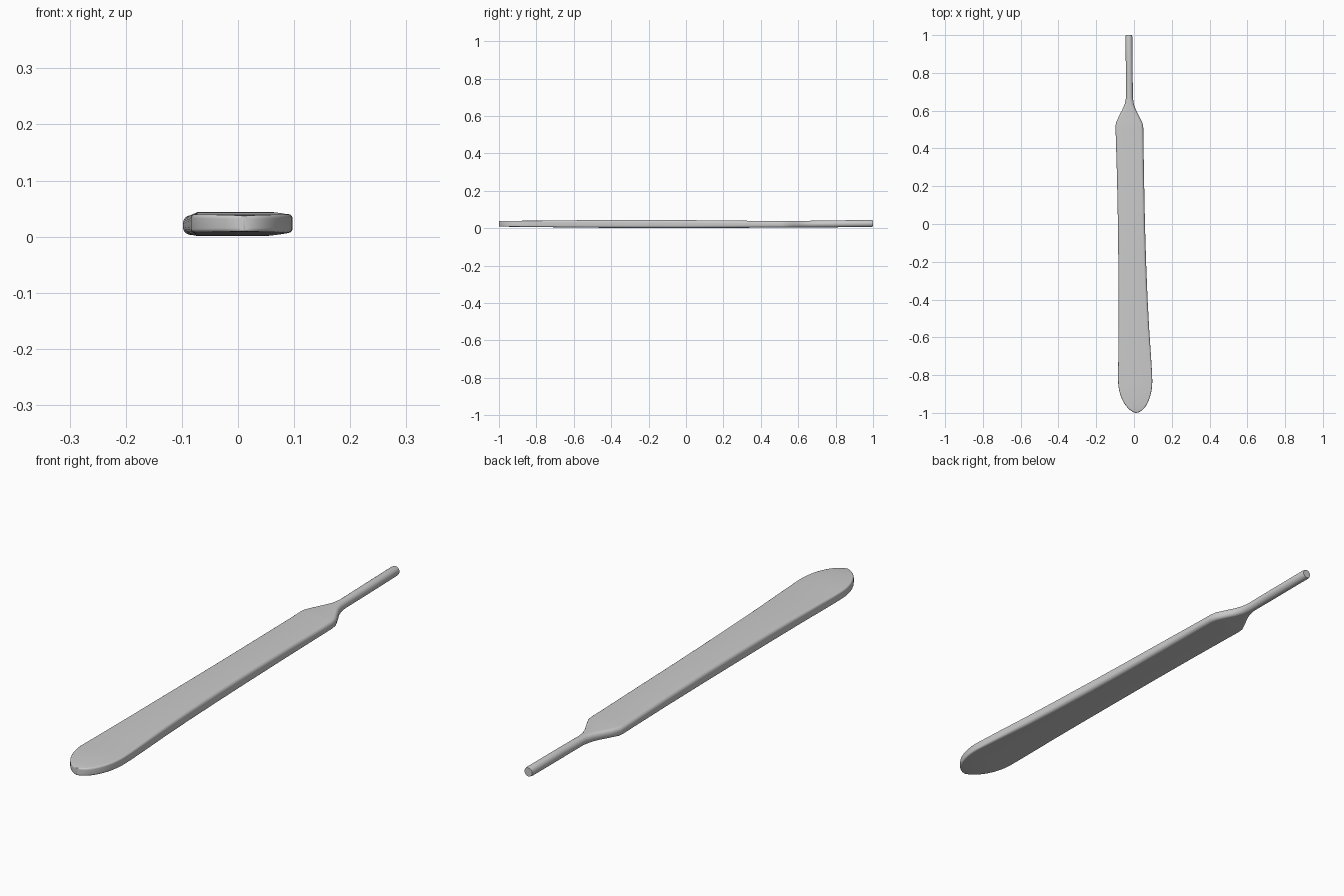
import bpy, bmesh, math

SEG = 6  # segments per rounded corner

# stations: y, x left, x right, z bottom, z top, corner radius
body = [
    (-0.83, -0.084, 0.097, 0.007, 0.040, 0.007),
    (-0.78, -0.084, 0.095, 0.006, 0.040, 0.008),
    (-0.70, -0.083, 0.090, 0.005, 0.041, 0.009),
    (-0.55, -0.082, 0.080, 0.003, 0.043, 0.012),
    (-0.40, -0.082, 0.072, 0.002, 0.044, 0.013),
    (-0.20, -0.083, 0.064, 0.001, 0.044, 0.014),
    (0.00, -0.085, 0.058, 0.001, 0.043, 0.014),
    (0.25, -0.090, 0.053, 0.002, 0.041, 0.014),
    (0.45, -0.096, 0.050, 0.003, 0.038, 0.014),
    (0.51, -0.098, 0.049, 0.003, 0.038, 0.014),
    (0.535, -0.096, 0.045, 0.003, 0.038, 0.014),
    (0.57, -0.080, 0.028, 0.004, 0.038, 0.015),
    (0.605, -0.062, 0.010, 0.004, 0.039, 0.0165),
    (0.635, -0.049, -0.001, 0.004, 0.039, 0.017),
    (0.67, -0.042, -0.006, 0.004, 0.040, 0.018),
    (0.80, -0.043, -0.007, 0.005, 0.042, 0.018),
    (0.99, -0.045, -0.009, 0.007, 0.044, 0.018),
    (1.00, -0.043, -0.011, 0.009, 0.042, 0.016),
]


def tip_station(t):
    """Rounded paddle tip: t = 0 at the point, 1 at the first body station."""
    a = t * math.pi / 2
    s = math.sin(a)
    return (-0.83 - 0.17 * math.cos(a), 0.010 - 0.094 * s ** 1.25,
            0.010 + 0.087 * s ** 1.05, 0.010 - 0.003 * s, 0.037 + 0.003 * s, 0.007)


def ring(bm, y, xl, xr, zb, zt, r):
    """Rounded-rectangle cross-section."""
    r = min(r, (xr - xl) / 2 * 0.98, (zt - zb) / 2 * 0.98)
    corners = [(xr - r, zt - r), (xl + r, zt - r), (xl + r, zb + r), (xr - r, zb + r)]
    verts = []
    for k, (cx, cz) in enumerate(corners):
        for i in range(SEG + 1):
            a = math.pi / 2 * (k + i / SEG)
            verts.append(bm.verts.new((cx + r * math.cos(a), y, cz + r * math.sin(a))))
    return verts


# handle, shoulder and paddle blade as one lofted piece
stations = [tip_station(t) for t in [0.03 + 0.97 * i / 14 for i in range(14)]] + body
bm = bmesh.new()
rings = [ring(bm, *s) for s in stations]
n = len(rings[0])
for a, b in zip(rings, rings[1:]):
    for i in range(n):
        bm.faces.new((a[i], a[(i + 1) % n], b[(i + 1) % n], b[i]))
bm.faces.new(rings[0])
bm.faces.new(rings[-1])
bmesh.ops.recalc_face_normals(bm, faces=bm.faces)

mesh = bpy.data.meshes.new("blade_handle")
bm.to_mesh(mesh)
bm.free()
obj = bpy.data.objects.new("blade_handle", mesh)
bpy.context.collection.objects.link(obj)
bpy.context.view_layer.objects.active = obj
obj.select_set(True)
bpy.ops.object.shade_smooth_by_angle(angle=math.radians(35))
